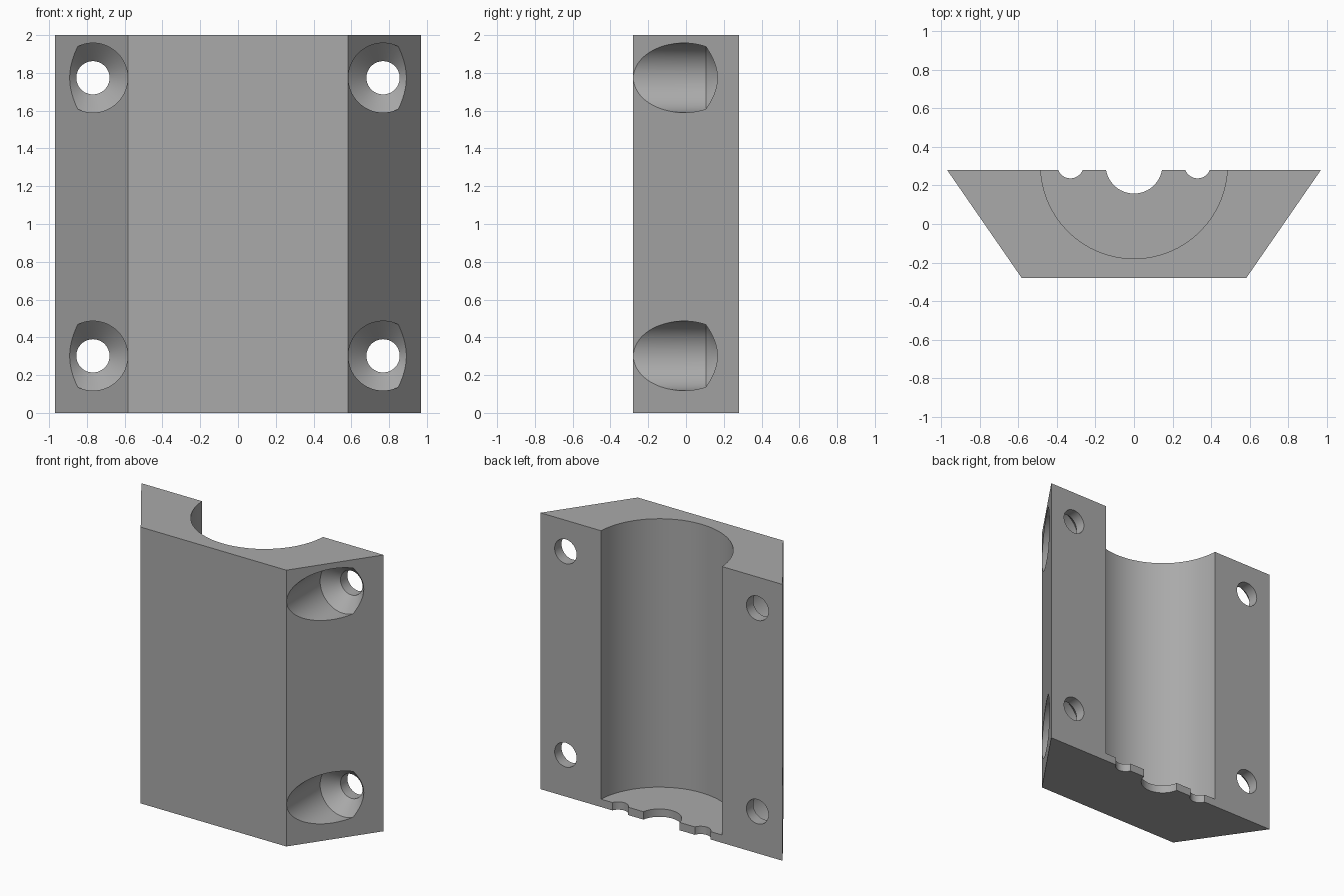
import bpy, bmesh
from math import radians
from mathutils import Matrix, Vector

cube = bpy.data.objects.get("Cube")
if cube:
    bpy.data.objects.remove(cube, do_unlink=True)

BACK, FRONT, HEIGHT = 0.28, -0.28, 2.0
AXIS_Y = 0.305      # bore axis sits just behind the split face
FLOOR = 0.057

grey = bpy.data.materials.new("plain grey")
grey.use_nodes = True
colour = (0.4, 0.4, 0.4, 1)
grey.diffuse_color = colour
grey.node_tree.nodes["Principled BSDF"].inputs["Base Color"].default_value = colour


def make_object(name, bm):
    bmesh.ops.recalc_face_normals(bm, faces=bm.faces)
    mesh = bpy.data.meshes.new(name)
    bm.to_mesh(mesh)
    bm.free()
    mesh.materials.append(grey)
    obj = bpy.data.objects.new(name, mesh)
    bpy.context.collection.objects.link(obj)
    return obj


def prism(name, outline, height):
    bm = bmesh.new()
    face = bm.faces.new([bm.verts.new((x, y, 0)) for x, y in outline])
    top = bmesh.ops.extrude_face_region(bm, geom=[face])["geom"]
    bmesh.ops.translate(bm, vec=(0, 0, height),
                        verts=[v for v in top if isinstance(v, bmesh.types.BMVert)])
    return make_object(name, bm)


def turned(name, profile, matrix, sides=64):
    """Closed solid from (radius, distance) rings along the local z axis."""
    bm = bmesh.new()
    rings = []
    for radius, dist in profile:
        ring = bmesh.ops.create_circle(bm, segments=sides, radius=radius,
                                       matrix=Matrix.Translation((0, 0, dist)))
        rings.append(ring["verts"])
    for low, high in zip(rings, rings[1:]):
        for i in range(sides):
            j = (i + 1) % sides
            bm.faces.new((low[i], low[j], high[j], high[i]))
    bm.faces.new(rings[0])
    bm.faces.new(rings[-1])
    bm.transform(matrix)
    return make_object(name, bm)


# Tapered block
body = prism("clamp_half", [(-0.97, BACK), (-0.583, FRONT),
                            (0.583, FRONT), (0.97, BACK)], HEIGHT)

# Main bore, then the centre and side holes through its floor
cutters = [turned("bore_cutter", [(0.485, FLOOR), (0.485, 2.2)],
                  Matrix.Translation((0, AXIS_Y, 0)))]
for x, radius in ((0, 0.147), (-0.33, 0.068), (0.33, 0.068)):
    cutters.append(turned("floor_hole_cutter", [(radius, -0.2), (radius, 0.3)],
                          Matrix.Translation((x, AXIS_Y, 0))))

# Countersunk screw holes running front to back
screw = [(0.184, -0.5), (0.184, 0.105), (0.088, 0.201), (0.088, 0.5)]
for x in (-0.768, 0.768):
    for z in (0.302, 1.774):
        place = Matrix.Translation((x, 0, z)) @ Matrix.Rotation(radians(-90), 4, "X")
        cutters.append(turned("screw_hole_cutter", screw, place))

for cutter in cutters:
    cutter.hide_render = True
    cut = body.modifiers.new(cutter.name, "BOOLEAN")
    cut.operation = "DIFFERENCE"
    cut.solver = "EXACT"
    cut.object = cutter

# Bake the cuts and drop the helpers
bpy.context.view_layer.update()
graph = bpy.context.evaluated_depsgraph_get()
body_mesh = bpy.data.meshes.new_from_object(body.evaluated_get(graph))
body.modifiers.clear()
body.data = body_mesh
for cutter in cutters:
    bpy.data.objects.remove(cutter, do_unlink=True)

bpy.ops.object.select_all(action="DESELECT")
body.select_set(True)
bpy.context.view_layer.objects.active = body
bpy.ops.object.shade_smooth_by_angle(angle=radians(25))
